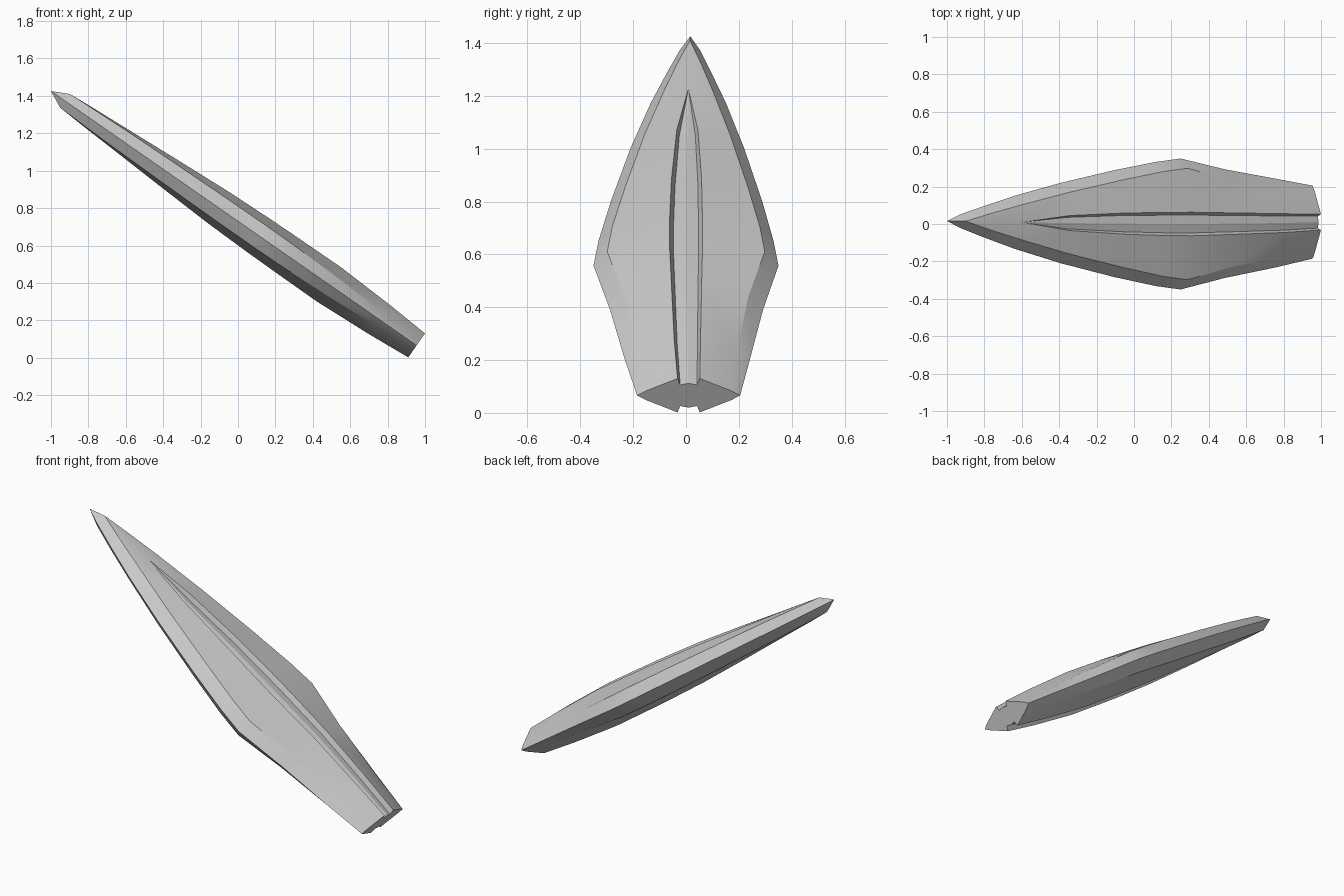
import bpy, bmesh
from mathutils import Vector

if "Cube" in bpy.data.objects:
    bpy.data.objects.remove(bpy.data.objects["Cube"])

# Blade frame: origin at the centre of the base cap, axis to the tip, face normal
origin = Vector((0.955, 0, 0.066))
axis = Vector((-0.821, 0, 0.571))
normal = Vector((0.571, 0, 0.821))

# distance along blade, edge half width, bevel half width, bevel height,
# groove half width, ridge height, sideways drift
stations = [
    (0.00, 0.195, 0.160, 0.022, 0.042, 0.078, 0.010),
    (0.24, 0.237, 0.188, 0.040, 0.050, 0.096, 0.005),
    (0.57, 0.290, 0.233, 0.056, 0.057, 0.112, 0.002),
    (0.86, 0.350, 0.298, 0.065, 0.063, 0.110, 0.000),
    (1.02, 0.332, 0.280, 0.066, 0.062, 0.108, 0.000),
    (1.29, 0.286, 0.232, 0.065, 0.057, 0.101, 0.002),
    (1.64, 0.215, 0.162, 0.061, 0.040, 0.083, 0.005),
    (1.94, 0.142, 0.092, 0.056, 0.000, 0.066, 0.009),
    (2.14, 0.084, 0.042, 0.050, 0.000, 0.055, 0.012),
    (2.29, 0.038, 0.000, 0.045, 0.000, 0.045, 0.015),
]


def section(edge, bevel, bevel_t, groove, ridge):
    """Closed cross-section: bevelled edges and a groove on both faces."""
    depth = min(0.03, groove * 0.7)
    quarter = [(edge, 0), (bevel, bevel_t), (groove, ridge),
               (groove * 0.76, ridge - depth), (0, ridge - depth * 0.75)]
    top = quarter + [(-w, t) for w, t in quarter[-2::-1]]
    return top + [(w, -t) for w, t in top[-2:0:-1]]


# Loft the blade through its sections
bm = bmesh.new()
rings = []
for s, edge, bevel, bevel_t, groove, ridge, drift in stations:
    rings.append([bm.verts.new(origin + axis * s + normal * t + Vector((0, w + drift, 0)))
                  for w, t in section(edge, bevel, bevel_t, groove, ridge)])
count = len(rings[0])
for a, b in zip(rings, rings[1:]):
    for i in range(count):
        j = (i + 1) % count
        bm.faces.new((a[i], a[j], b[j], b[i]))

# Base cap and pointed tip
bm.faces.new(rings[0])
tip = bm.verts.new(origin + axis * 2.381 + Vector((0, 0.016, 0)))
for i in range(count):
    bm.faces.new((rings[-1][i], rings[-1][(i + 1) % count], tip))

bmesh.ops.remove_doubles(bm, verts=bm.verts, dist=0.0005)
bmesh.ops.dissolve_degenerate(bm, dist=0.0005, edges=bm.edges)
bmesh.ops.recalc_face_normals(bm, faces=bm.faces)

mesh = bpy.data.meshes.new("grooved_blade")
bm.to_mesh(mesh)
bm.free()
blade = bpy.data.objects.new("grooved_blade", mesh)
bpy.context.collection.objects.link(blade)
bpy.context.view_layer.objects.active = blade
blade.select_set(True)
bpy.ops.object.shade_smooth_by_angle(angle=0.3)
